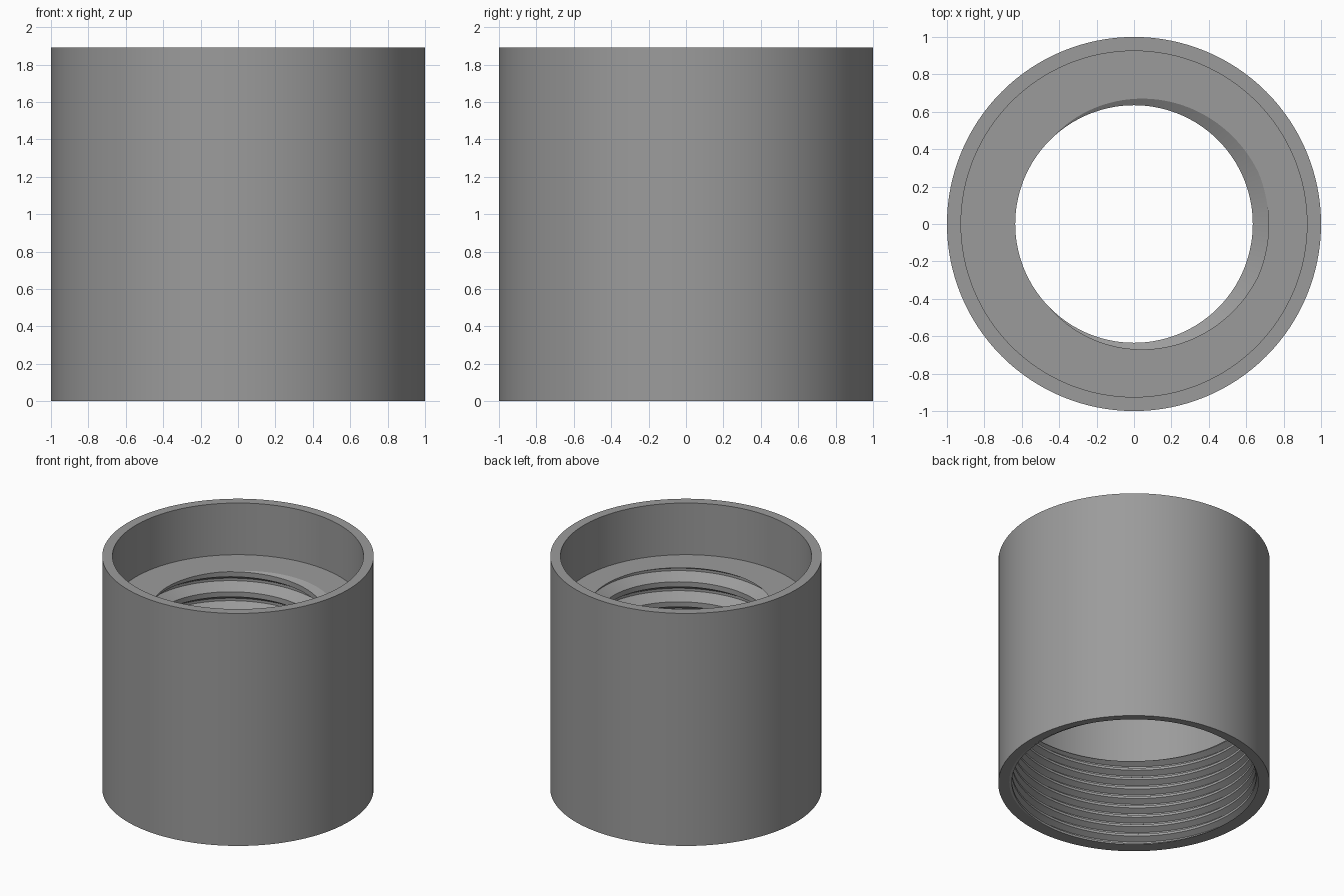
import bpy, bmesh, math

if "Cube" in bpy.data.objects:
    bpy.data.objects.remove(bpy.data.objects["Cube"])

SEGMENTS = 128
HEIGHT = 1.89
SHELF_Z = 1.47       # floor of the upper recess
CEILING_Z = 1.09     # roof of the lower cavity
THREAD_TOP_Z = 0.71  # where the large thread ends
BREAKS = (-0.375, -0.0625, 0.0625, 0.375)  # thread corners, in pitches from the root


def thread_radius(z, root_z, pitch, crest, root):
    """Radius of a trapezoid thread: flat root, sloped flanks, flat crest."""
    u = abs((z - root_z) / pitch - round((z - root_z) / pitch))
    t = min(max((u - 0.0625) / 0.3125, 0), 1)
    return root + (crest - root) * t


def thread_column(turn, z_top, z_bottom, start_z, start_turn, pitch, crest, root):
    """Thread cross-section at one angle, from top to bottom, clipped to its length."""
    root_z = start_z + (turn - start_turn) * pitch
    turns = int((z_top - z_bottom) / pitch) + 3
    points = []
    base = 0 if start_z == z_bottom else -turns
    for m in range(base + turns + 2, base - 3, -1):
        for b in reversed(BREAKS):
            z = min(max(root_z + (m + b) * pitch, z_bottom), z_top)
            points.append((thread_radius(z, root_z, pitch, crest, root), z))
    return points


def column(turn):
    """Full wall section at one angle."""
    section = [(1, 0), (1, HEIGHT), (0.925, HEIGHT), (0.925, SHELF_Z)]
    # small threaded hole
    section += thread_column(turn, SHELF_Z, CEILING_Z, SHELF_Z, 0, 0.163, 0.635, 0.72)
    # smooth part of the lower cavity
    section += [(0.945, CEILING_Z), (0.945, THREAD_TOP_Z)]
    # large thread at the bottom
    section += thread_column(turn, THREAD_TOP_Z, 0, 0, 0.125, 0.08, 0.90, 0.943)
    return section


# threaded sleeve body
bm = bmesh.new()
columns = []
for i in range(SEGMENTS + 1):
    a = 2 * math.pi * i / SEGMENTS
    columns.append([bm.verts.new((r * math.cos(a), r * math.sin(a), z))
                    for r, z in column(i / SEGMENTS)])
for left, right in zip(columns, columns[1:]):
    n = len(left)
    for k in range(n):
        bm.faces.new((left[k], right[k], right[(k + 1) % n], left[(k + 1) % n]))
bmesh.ops.remove_doubles(bm, verts=bm.verts, dist=0.00005)
bmesh.ops.recalc_face_normals(bm, faces=bm.faces)

mesh = bpy.data.meshes.new("threaded_sleeve")
bm.to_mesh(mesh)
bm.free()
body = bpy.data.objects.new("threaded_sleeve", mesh)
bpy.context.collection.objects.link(body)

# plain grey finish
grey = bpy.data.materials.new("grey")
grey.diffuse_color = (0.33, 0.33, 0.33, 1)
grey.use_nodes = True
grey.node_tree.nodes["Principled BSDF"].inputs["Base Color"].default_value = grey.diffuse_color
mesh.materials.append(grey)

bpy.context.view_layer.objects.active = body
body.select_set(True)
bpy.ops.object.shade_smooth_by_angle(angle=math.radians(25))
